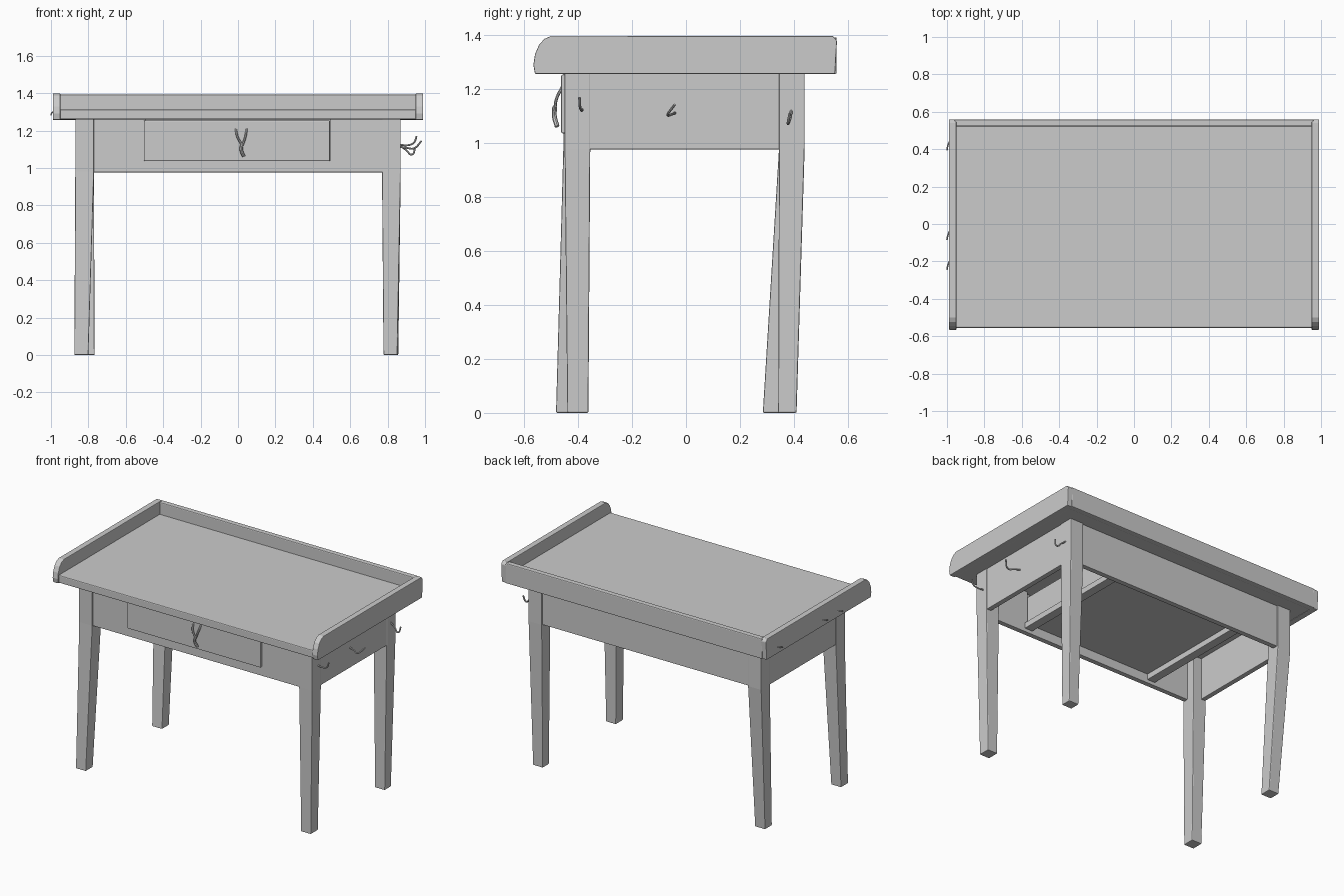
import bpy, bmesh
from mathutils import Vector

if "Cube" in bpy.data.objects:
    bpy.data.objects.remove(bpy.data.objects["Cube"])


def finish(name, bm, bevel=0.004):
    bmesh.ops.recalc_face_normals(bm, faces=bm.faces[:])
    me = bpy.data.meshes.new(name)
    bm.to_mesh(me)
    bm.free()
    ob = bpy.data.objects.new(name, me)
    bpy.context.collection.objects.link(ob)
    if bevel:
        m = ob.modifiers.new("soft_edges", 'BEVEL')
        m.width = bevel
        m.segments = 2
        m.limit_method = 'ANGLE'
    return ob


def loft(name, rings, bevel=0.004):
    """Closed solid through rings of equal point count."""
    bm = bmesh.new()
    vs = [[bm.verts.new(p) for p in r] for r in rings]
    n = len(vs[0])
    for a, b in zip(vs, vs[1:]):
        for i in range(n):
            j = (i + 1) % n
            bm.faces.new((a[i], a[j], b[j], b[i]))
    bm.faces.new(vs[0])
    bm.faces.new(vs[-1])
    return finish(name, bm, bevel)


def rect(x0, x1, y0, y1, z):
    return [(x0, y0, z), (x1, y0, z), (x1, y1, z), (x0, y1, z)]


def box(name, x, y, z, bevel=0.004):
    return loft(name, [rect(*x, *y, z[0]), rect(*x, *y, z[1])], bevel)


def wire(name, pts, radius):
    cu = bpy.data.curves.new(name, 'CURVE')
    cu.dimensions = '3D'
    cu.bevel_depth = radius
    cu.bevel_resolution = 2
    cu.resolution_u = 6
    cu.use_fill_caps = True
    sp = cu.splines.new('BEZIER')
    sp.bezier_points.add(len(pts) - 1)
    for bp, p in zip(sp.bezier_points, pts):
        bp.co = Vector(p)
        bp.handle_left_type = bp.handle_right_type = 'AUTO'
    ob = bpy.data.objects.new(name, cu)
    bpy.context.collection.objects.link(ob)
    return ob


# Table top with side and back rails
box("table_top", (-0.97, 0.97), (-0.555, 0.54), (1.26, 1.312), 0.006)
rail = [(-0.56, 1.257), (-0.566, 1.29), (-0.56, 1.33), (-0.545, 1.365),
        (-0.525, 1.387), (-0.50, 1.398), (0.545, 1.398), (0.56, 1.38), (0.553, 1.257)]
for side, s in (("left", -1), ("right", 1)):
    loft(side + "_rail", [[(s * x, y, z) for y, z in rail] for x in (0.95, 0.99)])
box("back_rail", (-0.96, 0.96), (0.522, 0.559), (1.257, 1.393), 0.006)

# Legs: straight down to the apron, then tapering (slightly crooked feet)
legs = {
    "front_left_leg": ((-0.87, -0.77, -0.455, -0.357), (-0.875, -0.80, -0.482, -0.405)),
    "front_right_leg": ((0.77, 0.87, -0.45, -0.355), (0.778, 0.852, -0.44, -0.362)),
    "back_left_leg": ((-0.87, -0.77, 0.345, 0.44), (-0.843, -0.767, 0.285, 0.36)),
    "back_right_leg": ((0.77, 0.87, 0.345, 0.44), (0.783, 0.857, 0.342, 0.41)),
}
for name, (top, foot) in legs.items():
    loft(name, [rect(*foot, 0), rect(*top, 0.98), rect(*top, 1.262)], 0.005)

# Apron boards
box("front_apron_lower", (-0.80, 0.80), (-0.449, -0.415), (0.977, 1.04))
for side, s in (("left", -1), ("right", 1)):
    x = sorted((s * 0.495, s * 0.80))
    box("front_apron_" + side, x, (-0.449, -0.415), (1.03, 1.262), 0)
    box(side + "_apron", sorted((s * 0.832, s * 0.866)), (-0.40, 0.40), (0.977, 1.262))
    # Drawer runners and drawer sides
    box(side + "_drawer_runner", sorted((s * 0.455, s * 0.515)), (-0.43, 0.42), (1.0, 1.04))
    box(side + "_drawer_side", sorted((s * 0.465, s * 0.485)), (-0.44, 0.38), (1.04, 1.23), 0)
box("back_apron", (-0.80, 0.80), (0.395, 0.43), (0.977, 1.262))

# Drawer
box("drawer_front", (-0.503, 0.492), (-0.463, -0.425), (1.037, 1.254), 0.005)
box("drawer_bottom", (-0.475, 0.475), (-0.43, 0.38), (1.042, 1.055), 0)
box("drawer_back", (-0.475, 0.475), (0.365, 0.38), (1.05, 1.22), 0)

# Tied drawer pull: two strands meeting in a knot with a hanging tail
for i, x in enumerate((-0.012, 0.047)):
    wire("pull_strand_%d" % i, [(x, -0.458, 1.21), (x * 0.7 + 0.006, -0.48, 1.165),
                                (0.024, -0.487, 1.12)], 0.006)
wire("pull_tail", [(0.024, -0.487, 1.135), (0.017, -0.488, 1.10), (0.031, -0.478, 1.062)], 0.009)

# Wire hooks on the right side
hooks = {
    "front_hook": [(0.86, -0.385, 1.125), (0.91, -0.388, 1.122), (0.94, -0.393, 1.135), (0.955, -0.395, 1.17)],
    "middle_hook": [(0.86, -0.04, 1.113), (0.90, -0.05, 1.108), (0.94, -0.068, 1.105), (0.98, -0.042, 1.143)],
    "back_hook": [(0.86, 0.39, 1.125), (0.90, 0.387, 1.095), (0.93, 0.378, 1.072), (0.947, 0.385, 1.11)],
}
for name, pts in hooks.items():
    wire(name, pts, 0.005)

# Small bent nails on the left rail
for i, y in enumerate((0.42, -0.06, -0.22)):
    wire("nail_%d" % i, [(-0.985, y + 0.025, 1.30), (-0.995, y, 1.295), (-1.0, y - 0.025, 1.285)], 0.004)

# Smooth shading on the round wires
for ob in [o for o in bpy.context.collection.objects if o.type == 'CURVE']:
    bpy.ops.object.select_all(action='DESELECT')
    ob.select_set(True)
    bpy.context.view_layer.objects.active = ob
    bpy.ops.object.convert(target='MESH')
    bpy.ops.object.shade_smooth_by_angle()
